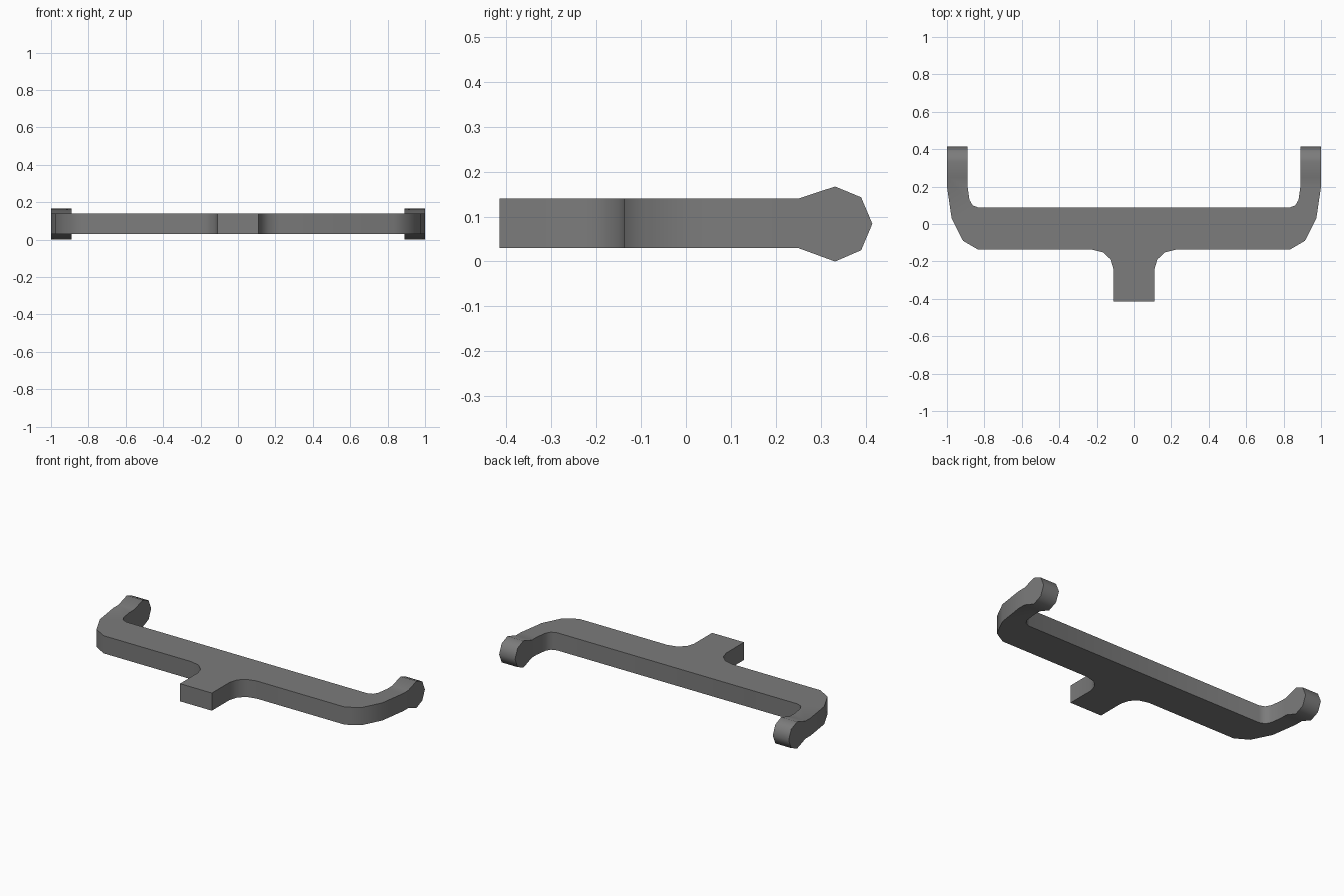
import bpy, bmesh, math

if "Cube" in bpy.data.objects:
    bpy.data.objects.remove(bpy.data.objects["Cube"])

Z0, Z1 = 0.03, 0.14          # flat plate underside and top
X_IN, X_OUT = 0.89, 1.0      # arm width
Y_TIP = 0.25                 # where the rounded tip begins

# Right half of the plate outline, from stem foot round the arm to the bar
outline = [(0, -0.415), (0.11, -0.415), (0.11, -0.24), (0.125, -0.19),
           (0.165, -0.152), (0.225, -0.137), (0.833, -0.137), (0.914, -0.09),
           (0.975, 0.03), (X_OUT, 0.2), (X_OUT, Y_TIP),
           (X_IN, Y_TIP), (X_IN, 0.2), (0.88, 0.13), (0.863, 0.1),
           (0.83, 0.087), (0, 0.087)]
# Side profile of the bulging tip (y, z)
tip = [(Y_TIP, Z0), (0.332, 0.0), (0.39, 0.025), (0.415, 0.084),
       (0.39, 0.143), (0.332, 0.167), (Y_TIP, Z1)]

mat = bpy.data.materials.new("dark grey")
mat.diffuse_color = (0.2, 0.2, 0.2, 1)
mat.use_nodes = True
mat.node_tree.nodes["Principled BSDF"].inputs["Base Color"].default_value = mat.diffuse_color

bm = bmesh.new()


def prism(low, high, skip=()):
    """Cap two matching loops and join them with side faces."""
    a = [bm.verts.new(p) for p in low]
    b = [bm.verts.new(p) for p in high]
    bm.faces.new(a[::-1])
    bm.faces.new(b)
    n = len(a)
    for i in range(n):
        if i not in skip:
            j = (i + 1) % n
            bm.faces.new((a[i], a[j], b[j], b[i]))


# Plate: open at the mirror plane and where the tip joins
prism([(x, y, Z0) for x, y in outline], [(x, y, Z1) for x, y in outline],
      skip=(10, len(outline) - 1))
# Tip: open where it joins the plate
prism([(X_IN, y, z) for y, z in tip], [(X_OUT, y, z) for y, z in tip],
      skip=(len(tip) - 1,))
bmesh.ops.remove_doubles(bm, verts=bm.verts, dist=1e-4)
bmesh.ops.recalc_face_normals(bm, faces=bm.faces)

# Mirror to the left side and weld along the centre
geom = bm.verts[:] + bm.edges[:] + bm.faces[:]
bmesh.ops.mirror(bm, geom=geom, axis='X', merge_dist=1e-4)
bmesh.ops.dissolve_limit(bm, angle_limit=0.01, verts=bm.verts, edges=bm.edges)
bmesh.ops.recalc_face_normals(bm, faces=bm.faces)

mesh = bpy.data.meshes.new("forked_bracket")
bm.to_mesh(mesh)
bm.free()
mesh.materials.append(mat)
obj = bpy.data.objects.new("forked_bracket", mesh)
bpy.context.collection.objects.link(obj)
bpy.context.view_layer.objects.active = obj
obj.select_set(True)
bpy.ops.object.shade_smooth_by_angle(angle=math.radians(50))
